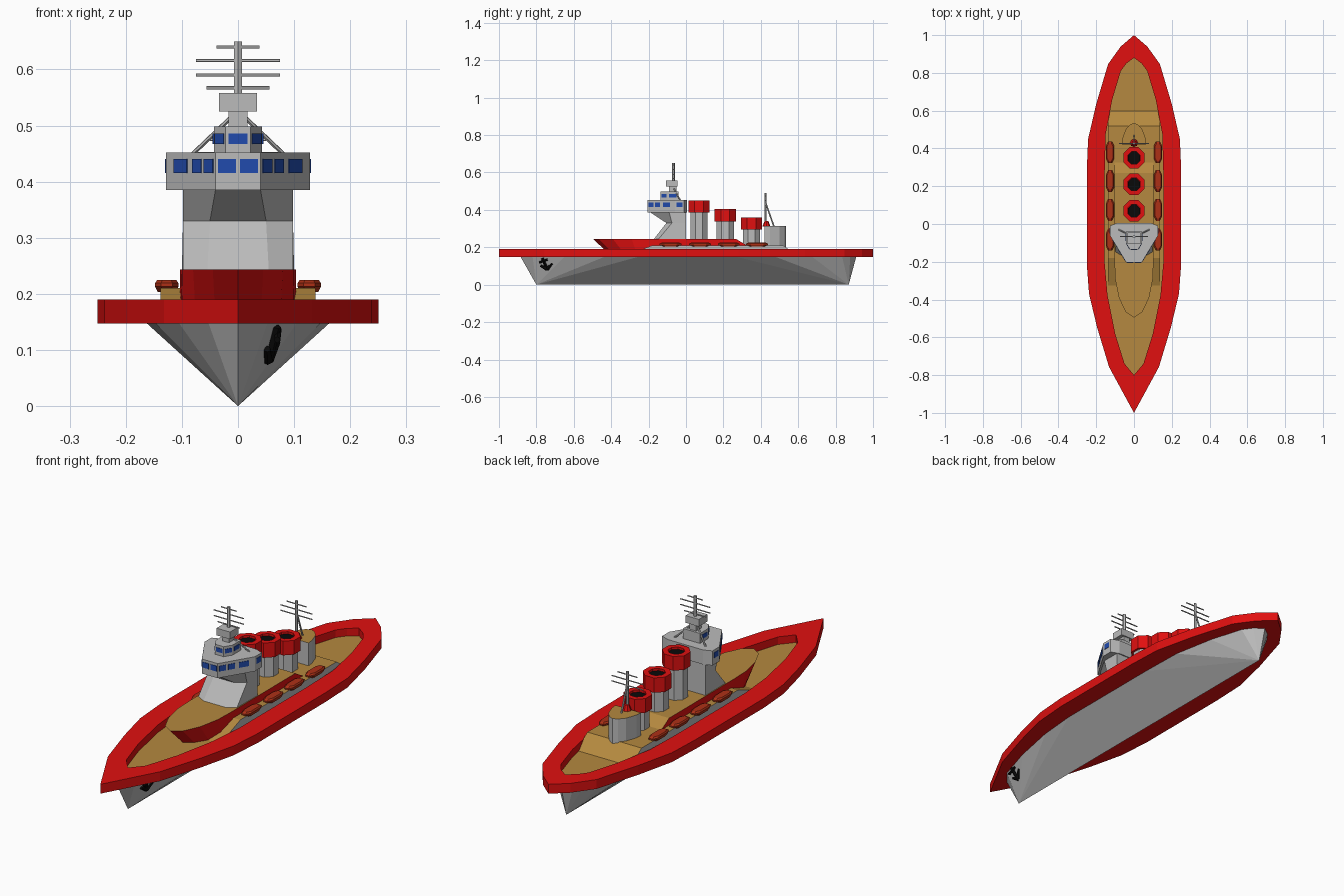
import bpy, bmesh, math
from mathutils import Vector

if "Cube" in bpy.data.objects:
    bpy.data.objects.remove(bpy.data.objects["Cube"])


def material(name, rgb):
    m = bpy.data.materials.new(name)
    m.diffuse_color = (*rgb, 1)
    m.use_nodes = True
    m.node_tree.nodes["Principled BSDF"].inputs["Base Color"].default_value = m.diffuse_color
    return m


RED = material("red", (0.75, 0.005, 0.005))
TAN = material("deck_tan", (0.46, 0.25, 0.05))
BLUE = material("window_blue", (0.015, 0.07, 0.42))
BOAT = material("boat_red", (0.42, 0.03, 0.008))
BLACK = material("black", (0.003, 0.003, 0.003))
GREY = material("grey", (0.5, 0.5, 0.5))


def finish(name, bm, mat=GREY, top=None):
    """Turn a bmesh into an object; upward faces may take a second material."""
    bmesh.ops.recalc_face_normals(bm, faces=bm.faces)
    if top:
        for f in bm.faces:
            f.normal_update()
            f.material_index = 1 if f.normal.z > 0.2 else 0
    me = bpy.data.meshes.new(name)
    bm.to_mesh(me)
    bm.free()
    me.materials.append(mat)
    if top:
        me.materials.append(top)
    ob = bpy.data.objects.new(name, me)
    bpy.context.collection.objects.link(ob)
    return ob


def mirrored(half):
    """Half outline on +x, front to back, completed to a closed loop."""
    return half + [(-x, y) for x, y in reversed(half) if x > 0]


def loft(name, levels, mat=GREY, top=None, closed=False):
    """Skin a stack of (outline, z) levels; closed joins last to first."""
    bm = bmesh.new()
    rings = [[bm.verts.new((x, y, z)) for x, y in pts] for pts, z in levels]
    pairs = list(zip(rings, rings[1:]))
    if closed:
        pairs.append((rings[-1], rings[0]))
    else:
        bm.faces.new(rings[0])
        bm.faces.new(rings[-1])
    for a, b in pairs:
        for i in range(len(a)):
            j = (i + 1) % len(a)
            bm.faces.new((a[i], a[j], b[j], b[i]))
    return finish(name, bm, mat, top)


def box(name, x0, x1, y0, y1, z0, z1, mat=GREY):
    pts = [(x0, y0), (x1, y0), (x1, y1), (x0, y1)]
    return loft(name, [(pts, z0), (pts, z1)], mat)


def circle(r, cy, n=8):
    return [(r * math.cos(math.tau * (i + 0.5) / n), cy + r * math.sin(math.tau * (i + 0.5) / n))
            for i in range(n)]


def bar(name, p, q, r, mat=GREY, r2=None, n=6):
    p, q = Vector(p), Vector(q)
    bm = bmesh.new()
    bmesh.ops.create_cone(bm, cap_ends=True, segments=n, radius1=r,
                          radius2=r if r2 is None else r2, depth=(q - p).length)
    rot = (q - p).to_track_quat('Z', 'Y').to_matrix().to_4x4()
    rot.translation = (p + q) / 2
    bm.transform(rot)
    return finish(name, bm, mat)


def windows(name, a, b, z0, z1, spans):
    """Thin panes along the wall a-b, given as fractions of its length."""
    a, b = Vector(a), Vector(b)
    d = (b - a).normalized()
    n = Vector((d.y, -d.x)) * 0.002
    for s in spans:
        p, q = a.lerp(b, s[0]), a.lerp(b, s[1])
        for side in (1, -1):
            pts = [(v.x * side, v.y) for v in (p - n, q - n, q + n, p + n)]
            loft(name, [(pts, z0), (pts, z1)], BLUE)


# Hull: red rail ring, V-shaped bottom, sunken deck
outer = mirrored([(0, -1), (.132, -.757), (.196, -.545), (.238, -.37), (.25, -.21), (.25, .28),
                  (.243, .45), (.2, .635), (.137, .847), (.07, .94), (0, 1)])
inner = mirrored([(0, -.8), (.05, -.74), (.1, -.58), (.14, -.38), (.155, -.21), (.155, .28),
                  (.15, .476), (.115, .66), (.07, .81), (.04, .85), (0, .88)])
loft("rail_ring", [(outer, .147), (outer, .19), (inner, .19), (inner, .147)], RED, closed=True)
loft("main_deck", [(inner, .149), (inner, .155)], TAN)
bm = bmesh.new()
for x, y in inner:
    bm.verts.new((x * 1.06, y * 1.068 - .03, .149))
for y in (-.8, .87):
    bm.verts.new((0, y, 0))
bmesh.ops.convex_hull(bm, input=bm.verts)
finish("hull_bottom", bm)

# Lower platform with sloped ends, and the red upper deck
loft("lower_platform", [(mirrored([(.138, -.33), (.138, .60)]), .153),
                        (mirrored([(.138, -.18), (.138, .52)]), .21)], GREY, TAN)
loft("upper_deck", [
    (mirrored([(0, -.40), (.04, -.375), (.075, -.32), (.098, -.26), (.103, -.2), (.103, .42)]), .153),
    (mirrored([(0, -.495), (.045, -.465), (.08, -.39), (.1, -.29), (.103, -.2), (.103, .27)]), .243)],
    RED, TAN)

# Bridge tower, flaring out beneath the bridge
loft("bridge_tower", [
    (mirrored([(.055, -.175), (.098, -.15), (.1, 0)]), .24),
    (mirrored([(.05, -.105), (.098, -.075), (.098, 0)]), .33),
    (mirrored([(.04, -.19), (.098, -.09), (.098, 0)]), .386)])
bridge = [(.04, -.205), (.128, -.06), (.128, -.01), (.09, .005)]
loft("bridge", [(mirrored(bridge), .385), (mirrored(bridge), .452)])
windows("bridge_front_window", (0, -.205), (.04, -.205), .415, .44, [(.1, .9)])
windows("bridge_angled_window", bridge[0], bridge[1], .415, .44, [(.04, .22), (.28, .46), (.57, .83)])
windows("bridge_side_window", bridge[1], bridge[2], .415, .44, [(.2, .8)])
cabin = [(.022, -.135), (.043, -.1), (.043, -.04)]
loft("upper_cabin", [(mirrored(cabin), .45), (mirrored(cabin), .498)])
windows("cabin_front_window", (0, -.135), cabin[0], .467, .486, [(0, .75)])
windows("cabin_angled_window", cabin[0], cabin[1], .467, .486, [(.12, .88)])
windows("cabin_side_window", cabin[1], cabin[2], .467, .486, [(.15, .8)])

# Main mast
box("mast_neck", -.017, .017, -.09, -.05, .495, .527)
box("mast_box", -.034, .034, -.107, -.045, .525, .558)
bar("main_mast", (0, -.067, .555), (0, -.067, .65), .008)
for z, w in ((.567, .056), (.59, .075), (.616, .075), (.64, .038)):
    bar("main_mast_yard", (-w, -.067, z), (w, -.067, z), .003)
for s in (1, -1):
    bar("mast_strut", (s * .08, -.03, .45), (s * .012, -.065, .515), .004)

# Three funnels, lower towards the stern
for y, base, z0, z1 in ((.07, .235, .385, .45), (.21, .235, .337, .405), (.35, .19, .295, .36)):
    stem, rim, mouth = circle(.05, y), circle(.061, y), circle(.036, y)
    loft("funnel_stem", [(stem, base), (stem, z0 + .005)])
    loft("funnel_cap", [(rim, z0), (rim, z1), (mouth, z1), (mouth, z1 - .03)], RED)
    loft("funnel_mouth", [(circle(.0355, y), z1 - .025), (circle(.0355, y), z1 - .01)], BLACK)

# Aft house with its mast
house = mirrored([(.065, .42), (.062, .45), (.045, .5), (.022, .526), (0, .535)])
loft("aft_house", [(house, .155), (house, .315)], GREY, TAN)
bar("aft_mast_foot", (0, .43, .31), (0, .43, .34), .022, RED, r2=.01, n=8)
bar("aft_mast", (0, .425, .31), (0, .425, .49), .006)
bar("aft_mast_stay", (0, .425, .44), (0, .47, .312), .004)
for z, w in ((.475, .05), (.45, .08), (.425, .08)):
    bar("aft_mast_yard", (-w, .425, z), (w, .425, z), .003)

# Lifeboats, four each side
for s in (1, -1):
    for cy in (.38, .228, .075, -.083):
        def plan(k):
            half = [(.010, -.058), (.021, -.035), (.021, .035), (.010, .058)]
            return [(s * .127 + x * k, cy + y * k) for x, y in mirrored(half)]
        loft("lifeboat", [(plan(.75), .203), (plan(1), .213), (plan(1), .219), (plan(.8), .225)], BOAT)

# Anchor on the starboard bow
crown = (.053, -.742, .083)
bar("anchor_shank", (.068, -.768, .142), crown, .009, BLACK)
bar("anchor_fluke", crown, (.07, -.715, .115), .011, BLACK, r2=.006)
bar("anchor_fluke", crown, (.052, -.778, .102), .011, BLACK, r2=.006)
bar("anchor_stock", (.07, -.785, .118), (.072, -.74, .135), .006, BLACK)
